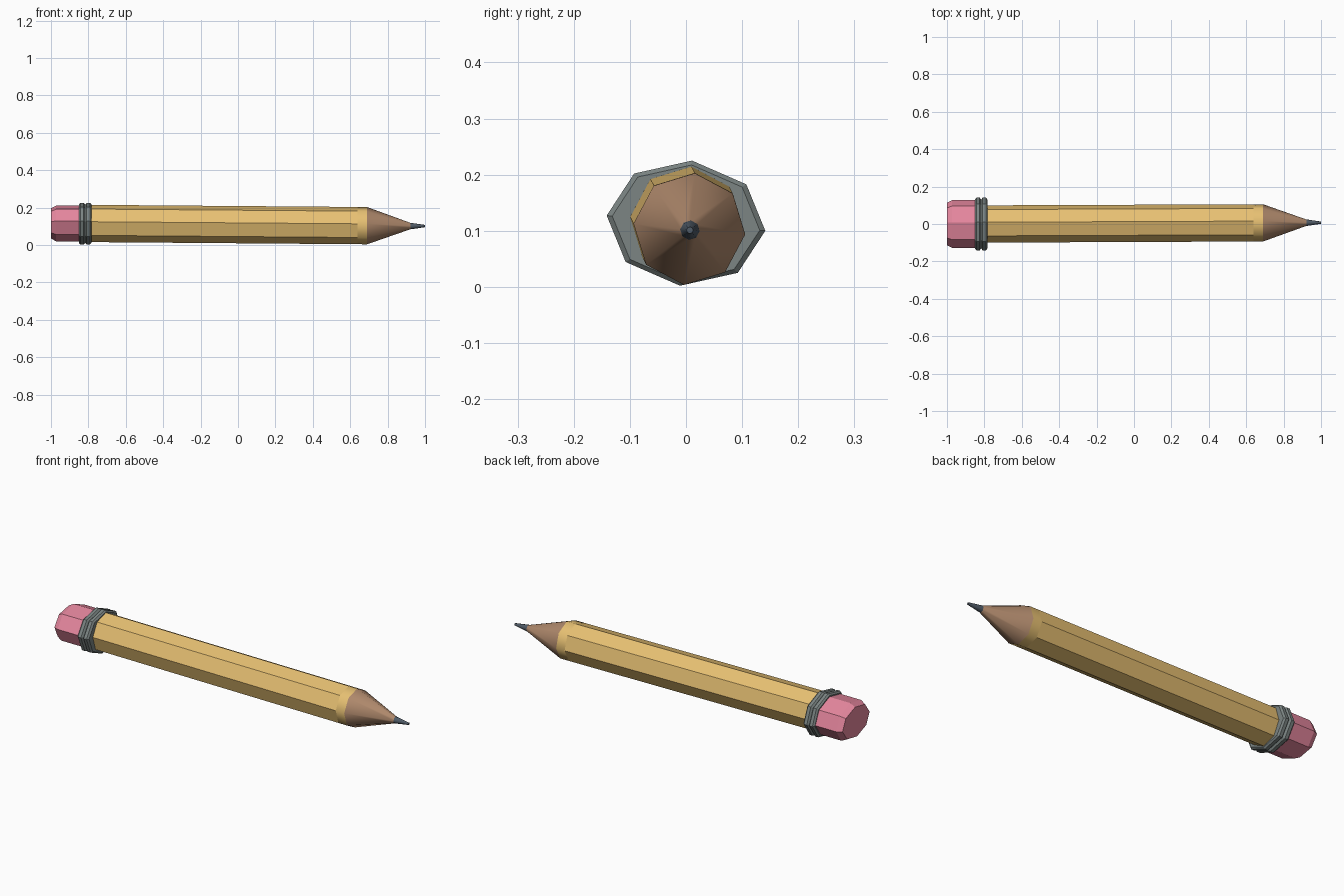
import bpy, bmesh, math

if "Cube" in bpy.data.objects:
    bpy.data.objects.remove(bpy.data.objects["Cube"])

TILT = math.radians(-5.5)   # roll of the octagon about the pencil axis


def material(name, rgb):
    m = bpy.data.materials.new(name)
    m.diffuse_color = (*rgb, 1)
    m.use_nodes = True
    m.node_tree.nodes["Principled BSDF"].inputs["Base Color"].default_value = m.diffuse_color
    return m


def loft(name, mat, rings, smooth=(), n=8):
    """Skin octagon rings (x, centre y, centre z, half width, half height) along x.
    'smooth' lists the segments whose lengthwise edges are soft."""
    bm = bmesh.new()
    loops = []
    for x, cy, cz, ry, rz in rings:
        loop = []
        for i in range(n):
            a = 2 * math.pi * i / n
            y, z = ry * math.cos(a), rz * math.sin(a)
            loop.append(bm.verts.new((x,
                                      cy + y * math.cos(TILT) - z * math.sin(TILT),
                                      cz + y * math.sin(TILT) + z * math.cos(TILT))))
        loops.append(loop)
    for s, (a, b) in enumerate(zip(loops, loops[1:])):
        for i in range(n):
            j = (i + 1) % n
            f = bm.faces.new((a[i], a[j], b[j], b[i]))
            f.smooth = s in smooth
    bm.faces.new(loops[0][::-1])
    bm.faces.new(loops[-1])
    bmesh.ops.recalc_face_normals(bm, faces=bm.faces)
    me = bpy.data.meshes.new(name)
    bm.to_mesh(me)
    bm.free()
    me.materials.append(mat)
    ob = bpy.data.objects.new(name, me)
    bpy.context.collection.objects.link(ob)
    return ob


yellow = material("yellow_paint", (0.80, 0.53, 0.17))
pink = material("pink_rubber", (0.78, 0.24, 0.34))
wood = material("bare_wood", (0.43, 0.25, 0.15))
metal = material("grey_metal", (0.20, 0.235, 0.23))
lead = material("dark_graphite", (0.08, 0.105, 0.135))

# painted shaft, leaning very slightly towards the tip
loft("shaft", yellow, [(-0.82, 0, 0.115, 0.1, 0.1),
                       (0.64, 0.006, 0.1035, 0.1, 0.1),
                       (0.69, 0.006, 0.103, 0.1, 0.1)], smooth=(1,))

# sharpened wood cone
loft("wood_cone", wood, [(0.69, 0.006, 0.103, 0.1, 0.1),
                         (0.925, 0.007, 0.101, 0.016, 0.016)], smooth=(0,))

# graphite point
loft("lead_point", lead, [(0.915, 0.007, 0.101, 0.018, 0.018),
                          (0.93, 0.007, 0.101, 0.0165, 0.0165),
                          (1.0, 0.007, 0.101, 0.006, 0.006)], smooth=(0, 1))

# metal band: two chamfered ribs with a groove between
ribs = [(-0.85, 0.93), (-0.842, 1), (-0.825, 1), (-0.817, 0.92),
        (-0.809, 1), (-0.792, 1), (-0.784, 0.93)]
loft("ferrule", metal, [(x, 0, 0.1135, 0.142 * k, 0.112 * k) for x, k in ribs])

# eraser with a chamfered end
loft("eraser", pink, [(-1.0, 0, 0.115, 0.114, 0.081),
                      (-0.972, 0, 0.115, 0.128, 0.096),
                      (-0.84, 0, 0.115, 0.128, 0.096)])
